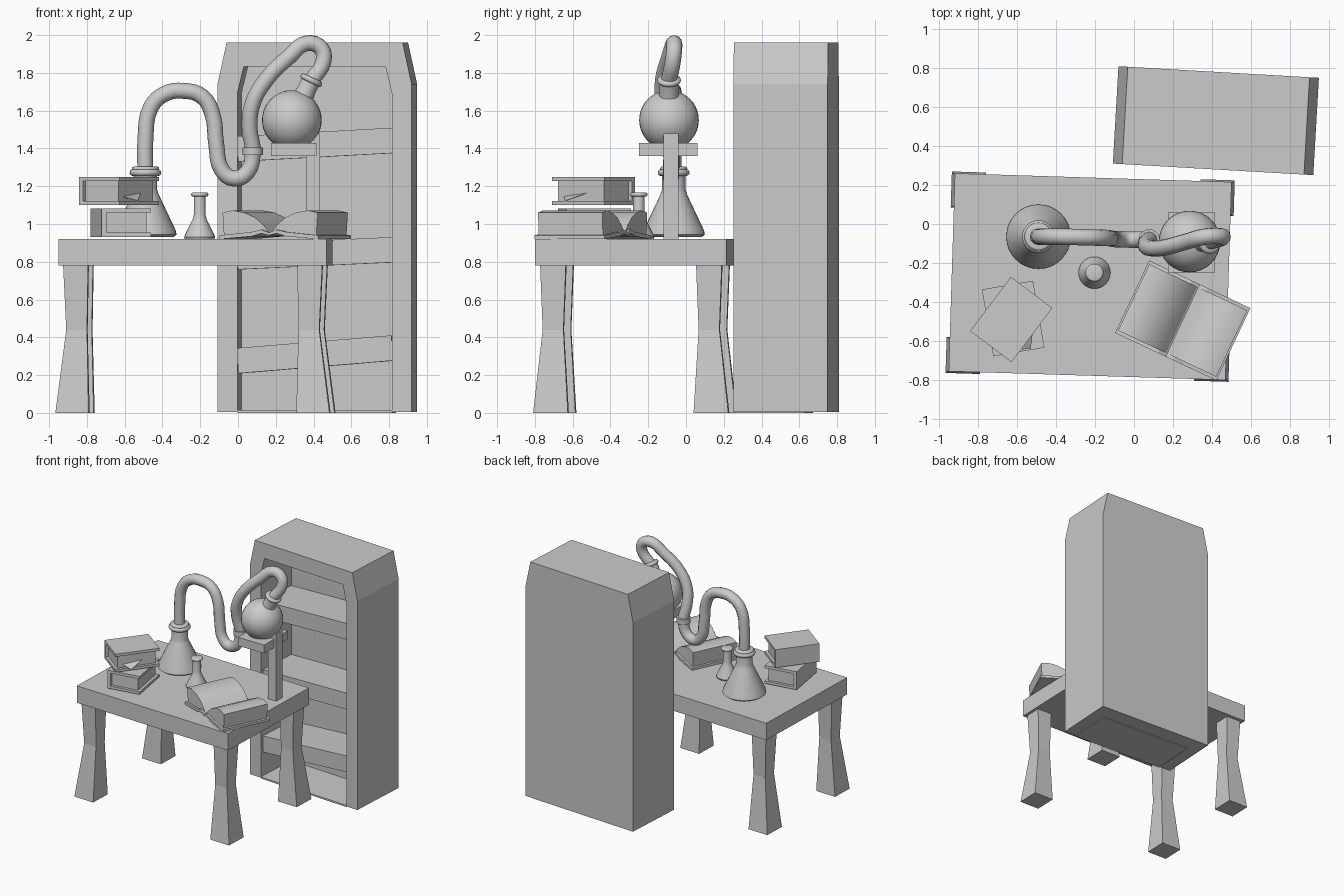
import bpy, bmesh, math
from mathutils import Vector, Matrix

if "Cube" in bpy.data.objects:
    bpy.data.objects.remove(bpy.data.objects["Cube"])


def loft(name, rings, mat=None, smooth=False):
    """Skin a list of equal-length point rings and cap both ends."""
    bm = bmesh.new()
    rows = [[bm.verts.new(p) for p in ring] for ring in rings]
    n = len(rows[0])
    for a, b in zip(rows, rows[1:]):
        for i in range(n):
            j = (i + 1) % n
            bm.faces.new((a[i], a[j], b[j], b[i]))
    bm.faces.new(rows[0])
    bm.faces.new(rows[-1])
    bmesh.ops.recalc_face_normals(bm, faces=bm.faces)
    me = bpy.data.meshes.new(name)
    bm.to_mesh(me)
    bm.free()
    ob = bpy.data.objects.new(name, me)
    bpy.context.collection.objects.link(ob)
    if mat is not None:
        ob.matrix_world = mat
    if smooth:
        bpy.ops.object.select_all(action='DESELECT')
        ob.select_set(True)
        bpy.context.view_layer.objects.active = ob
        bpy.ops.object.shade_smooth_by_angle(angle=math.radians(40))
    return ob


def frame(x, y, z=0, deg=0):
    return Matrix.Translation((x, y, z)) @ Matrix.Rotation(math.radians(deg), 4, 'Z')


def rect(cx, cy, z, hx, hy):
    return [(cx + sx * hx, cy + sy * hy, z) for sx, sy in ((-1, -1), (1, -1), (1, 1), (-1, 1))]


def box(name, x0, x1, y0, y1, z0, z1, mat=None):
    c = ((x0 + x1) / 2, (y0 + y1) / 2)
    h = ((x1 - x0) / 2, (y1 - y0) / 2)
    return loft(name, [rect(*c, z, *h) for z in (z0, z1)], mat)


def lathe(name, profile, mat, n=32):
    return loft(name, [[(r * math.cos(2 * math.pi * i / n), r * math.sin(2 * math.pi * i / n), z)
                        for i in range(n)] for r, z in profile], mat, True)


def ring_lip(name, r, t, mat):
    """Rounded ring around a flask neck, as a solid bead."""
    lathe(name, [(r - t + t * math.sin(a), -t * math.cos(a))
                 for a in [math.pi * k / 6 for k in range(7)]], mat)


# Table with four waisted legs
table = frame(-0.225, -0.27, 0, -1.8)
box("table_top", -0.71, 0.71, -0.508, 0.508, 0.78, 0.92, table)
for sx, nx in ((-1, "left"), (1, "right")):
    for sy, ny in ((-1, "front"), (1, "back")):
        cx, cy = sx * 0.62, sy * 0.413
        loft(f"{ny}_{nx}_leg", [rect(cx + sx * 0.018, cy + sy * 0.012, 0, 0.088, 0.092),
                                rect(cx - sx * 0.005, cy, 0.44, 0.055, 0.055),
                                rect(cx, cy, 0.78, 0.066, 0.068)], table)

# Bookcase carcass: clipped top corners, recessed front opening
case = frame(0.42, 0.53, 0, -3.3)


def case_ring(w, wt, z0, z1, z2, y):
    return [(-w, y, z0), (w, y, z0), (w, y, z1), (wt, y, z2), (-wt, y, z2), (-w, y, z1)]


loft("bookcase_carcass", [case_ring(0.515, 0.467, 0.006, 1.74, 1.96, 0.25),
                          case_ring(0.515, 0.467, 0.006, 1.74, 1.96, -0.25),
                          case_ring(0.41, 0.375, 0.012, 1.69, 1.835, -0.25),
                          case_ring(0.41, 0.375, 0.012, 1.69, 1.835, 0.12)], case)
box("bookcase_floor", -0.41, 0.41, -0.25, 0.12, 0, 0.014, case)
for i, (z, tilt) in enumerate(((0.31, 4.7), (0.845, 2.6), (1.42, 3.1))):
    m = case @ Matrix.Translation((0, 0, z)) @ Matrix.Rotation(math.radians(-tilt), 4, 'Y')
    box(f"shelf_{i + 1}", -0.412, 0.412, -0.225, 0.12, -0.067, 0.067, m)

# Conical flasks
lathe("large_flask", [(0.15, 0), (0.165, 0.012), (0.16, 0.035), (0.07, 0.225), (0.062, 0.25),
                      (0.062, 0.34)], frame(-0.49, -0.065, 0.932))
ring_lip("large_flask_lip", 0.084, 0.018, frame(-0.49, -0.065, 1.272))
ring_lip("large_flask_stopper_ring", 0.072, 0.012, frame(-0.49, -0.065, 1.292))
lathe("small_flask", [(0.078, 0), (0.082, 0.01), (0.075, 0.03), (0.037, 0.105), (0.031, 0.13),
                      (0.031, 0.235)], frame(-0.203, -0.25, 0.92), 24)
ring_lip("small_flask_lip", 0.046, 0.011, frame(-0.203, -0.25, 1.156))

# Round flask with a tilted neck
bpy.ops.mesh.primitive_uv_sphere_add(segments=32, ring_count=20, radius=0.158,
                                     location=(0.285, -0.09, 1.55))
bpy.context.object.name = "round_flask"
bpy.ops.object.shade_smooth()
neck = Matrix.Translation((0.285, -0.09, 1.55)) @ Matrix.Rotation(math.radians(26), 4, 'Y')
lathe("round_flask_neck", [(0.056, 0.12), (0.05, 0.17), (0.05, 0.235)], neck, 24)
ring_lip("round_flask_lip", 0.063, 0.015, neck @ Matrix.Translation((0, 0, 0.235)))

# Stand: post, plate and tube collar
box("stand_post", 0.36, 0.435, -0.12, -0.04, 0.92, 1.48)
box("stand_plate", 0.175, 0.415, -0.25, 0.06, 1.36, 1.43)
lathe("tube_collar", [(0.054, 0), (0.054, 0.042)], frame(0.078, -0.08, 1.364), 16)

# Bent glass tube joining both flasks
path = [(-0.49, -0.065, 1.26), (-0.49, -0.065, 1.45), (-0.46, -0.065, 1.62), (-0.385, -0.065, 1.69),
        (-0.29, -0.067, 1.705), (-0.19, -0.07, 1.675), (-0.135, -0.072, 1.58), (-0.115, -0.075, 1.42),
        (-0.085, -0.078, 1.285), (-0.02, -0.08, 1.24), (0.05, -0.08, 1.275), (0.078, -0.08, 1.385),
        (0.062, -0.1, 1.5), (0.075, -0.122, 1.63), (0.15, -0.122, 1.765), (0.27, -0.09, 1.885),
        (0.365, -0.065, 1.957), (0.44, -0.062, 1.93), (0.452, -0.07, 1.86), (0.39, -0.09, 1.76)]
curve = bpy.data.curves.new("glass_tube", 'CURVE')
curve.dimensions = '3D'
curve.bevel_depth = 0.042
curve.bevel_resolution = 4
curve.resolution_u = 4
curve.use_fill_caps = True
sp = curve.splines.new('BEZIER')
sp.bezier_points.add(len(path) - 1)
for bp, p in zip(sp.bezier_points, path):
    bp.co = p
    bp.handle_left_type = bp.handle_right_type = 'AUTO'
bpy.context.collection.objects.link(bpy.data.objects.new("glass_tube", curve))


# Closed books: spine on local -x, covers overhanging the page block
def closed_book(name, m, h=0.15, w=0.133, d=0.174, t=0.022):
    box(name + "_bottom_cover", -w, w, -d, d, 0, t, m)
    box(name + "_top_cover", -w, w, -d, d, h - t, h, m)
    box(name + "_spine", -w, -w + 0.025, -d, d, t, h - t, m)
    box(name + "_pages", -w + 0.025, w - 0.022, -d + 0.022, d - 0.022, t, h - t, m)


closed_book("lower_book", frame(-0.62, -0.485, 0.932, 9.7))
upper = frame(-0.63, -0.49, 1.1, -37)
closed_book("upper_book", upper)
# Loose page corner poking out of the upper book
loft("loose_page", [[(0.09, -0.13, 0.05 + k), (0.17, -0.06, 0.02 + k), (0.09, 0.08, 0.075 + k)]
                    for k in (0, 0.004)], upper)

# Open book: cover and two curved page blocks
spread = frame(0.25, -0.495, 0, -25.2)
half = [(0.0, 0.94), (0.045, 0.95), (0.1, 0.935), (0.287, 0.92), (0.287, 0.94),
        (0.1, 0.958), (0.045, 0.97), (0.0, 0.955)]
pages = [(0.0, 0.95), (0.27, 0.94), (0.278, 1.06), (0.22, 1.072), (0.15, 1.06),
         (0.09, 1.035), (0.04, 0.995)]
for s, side in ((-1, "left"), (1, "right")):
    loft(f"open_book_{side}_cover", [[(s * u, y, z) for u, z in half] for y in (-0.205, 0.205)], spread)
    loft(f"open_book_{side}_pages", [[(s * u, y, z) for u, z in pages] for y in (-0.188, 0.188)],
         spread, True)
